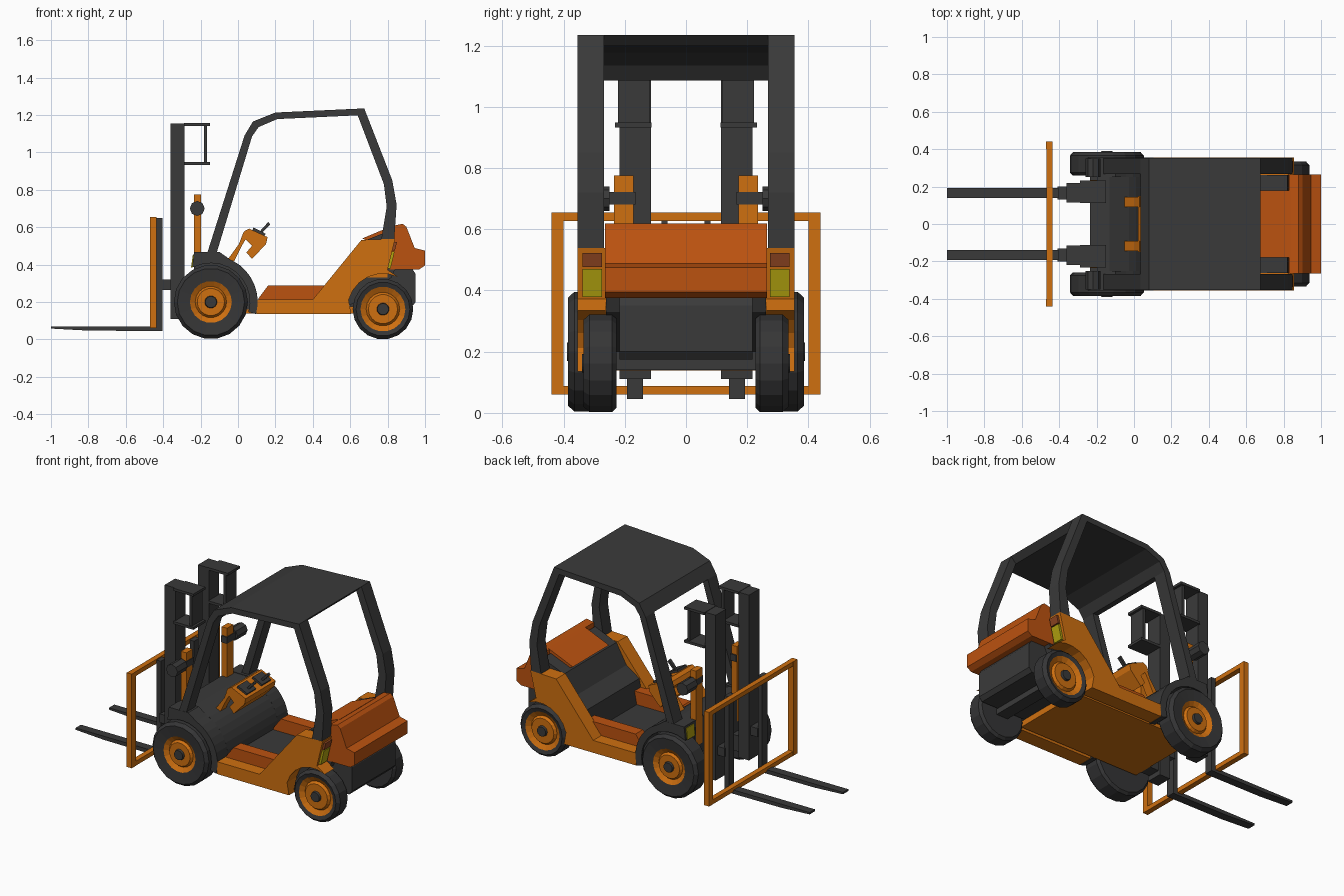
import bpy, bmesh, math

def material(name, rgb):
    m = bpy.data.materials.new(name)
    m.diffuse_color = (*rgb, 1)
    return m

ORANGE = material("orange paint", (0.62, 0.16, 0.005))
RUST = material("dark orange paint", (0.50, 0.085, 0.005))
DARK = material("charcoal metal", (0.042, 0.042, 0.042))
TYRE = material("tyre rubber", (0.036, 0.036, 0.037))
YELLOW = material("yellow lens", (0.45, 0.37, 0.005))
BROWN = material("red brown lens", (0.27, 0.06, 0.015))

def finish(name, bm, mats):
    bmesh.ops.recalc_face_normals(bm, faces=bm.faces)
    me = bpy.data.meshes.new(name)
    bm.to_mesh(me)
    bm.free()
    for m in mats:
        me.materials.append(m)
    ob = bpy.data.objects.new(name, me)
    bpy.context.collection.objects.link(ob)
    return ob

def mirror(ob):
    """Repeat a part on the other side of the truck."""
    ob.modifiers.new("other side", "MIRROR").use_axis = (False, True, False)
    ob.modifiers[-1].use_mirror_merge = False

def slab(name, pts, y0, y1, mat, both=False):
    """Side profile (x, z) extruded from y0 to y1."""
    bm = bmesh.new()
    f = bm.faces.new([bm.verts.new((x, y0, z)) for x, z in pts])
    r = bmesh.ops.extrude_face_region(bm, geom=[f])
    bmesh.ops.translate(bm, vec=(0, y1 - y0, 0),
                        verts=[g for g in r["geom"] if isinstance(g, bmesh.types.BMVert)])
    ob = finish(name, bm, [mat])
    if both:
        mirror(ob)
    return ob

def box(name, x0, x1, y0, y1, z0, z1, mat, both=False):
    return slab(name, [(x0, z0), (x1, z0), (x1, z1), (x0, z1)], y0, y1, mat, both)

def arc(cx, cz, r, a0, a1, n):
    return [(cx + r * math.cos(math.radians(a0 + (a1 - a0) * i / n)),
             cz + r * math.sin(math.radians(a0 + (a1 - a0) * i / n))) for i in range(n + 1)]

def wheel(name, cx, cz, rings, sides=18):
    """Lathe of (radius, y, material index of the band that follows) about the axle."""
    bm = bmesh.new()
    loops = []
    for r, y, _ in rings:
        loops.append([bm.verts.new((x, y, z)) for x, z in arc(cx, cz, r, 0, 360, sides)[:-1]])
    for k in range(len(loops) - 1):
        for i in range(sides):
            j = (i + 1) % sides
            f = bm.faces.new((loops[k][i], loops[k][j], loops[k + 1][j], loops[k + 1][i]))
            f.material_index = rings[k][2]
    bm.faces.new(loops[0])
    bm.faces.new(loops[-1]).material_index = 2
    mirror(finish(name, bm, [TYRE, ORANGE, DARK]))

def wheel_rings(r, rim, y0, y1):
    return [(0.05, y0, 0), (r - 0.015, y0, 0), (r, y0 + 0.015, 0), (r, y1 - 0.02, 0),
            (r - 0.018, y1, 0), (rim, y1 - 0.008, 1), (rim * 0.75, y1 - 0.025, 1),
            (rim * 0.65, y1 - 0.01, 1), (0.033, y1 - 0.01, 2), (0.03, y1 + 0.004, 2)]

# Wheels and axles
FX, FZ, RX, RZ = -0.145, 0.2, 0.775, 0.162
wheel("front_wheel", FX, FZ, wheel_rings(0.198, 0.112, 0.26, 0.385))
wheel("rear_wheel", RX, RZ, wheel_rings(0.162, 0.12, 0.227, 0.335))
box("rear_axle", RX - 0.04, RX + 0.04, -0.24, 0.24, 0.14, 0.2, DARK)

# Forks: long tapered blade with an upright heel
slab("fork", [(-1, 0.058), (-0.8, 0.047), (-0.405, 0.045), (-0.405, 0.65), (-0.435, 0.65),
              (-0.435, 0.07), (-1, 0.07)], 0.14, 0.193, DARK, True)

# Carriage frame
box("carriage_side_bar", -0.47, -0.435, 0.4, 0.44, 0.06, 0.655, ORANGE, True)
for nm, z in (("carriage_bottom_bar", 0.06), ("carriage_top_bar", 0.627)):
    box(nm, -0.469, -0.436, -0.4, 0.4, z, z + 0.028, ORANGE)

# Mast uprights with cages on top
box("mast_upright", -0.36, -0.285, 0.115, 0.218, 0.11, 1.155, DARK, True)
box("mast_carriage_bracket", -0.41, -0.355, 0.13, 0.2, 0.265, 0.32, DARK, True)
for nm, z in (("mast_cage_floor", 0.932), ("mast_cage_top", 1.142)):
    box(nm, -0.29, -0.15, 0.112, 0.232, z, z + 0.016, DARK, True)
box("mast_cage_post", -0.183, -0.165, 0.118, 0.222, 0.94, 1.15, DARK, True)
box("mast_mount", -0.3, -0.22, 0.125, 0.205, 0.14, 0.24, DARK, True)

# Lamp posts and headlamps
box("lamp_post", -0.235, -0.197, 0.172, 0.235, 0.3, 0.775, ORANGE, True)
box("headlamp_arm", -0.235, -0.193, 0.165, 0.26, 0.68, 0.722, DARK, True)
slab("headlamp", arc(-0.218, 0.7, 0.04, 0, 360, 8)[:-1], 0.25, 0.35, DARK, True)

# Front cowl between the wheels, and fenders over them
slab("front_cowl", [(-0.235, 0.16), (-0.235, 0.465), (-0.13, 0.465)]
     + arc(FX, FZ, 0.25, 72, 0, 7) + [(0.105, 0.16)], -0.25, 0.25, DARK)
slab("front_fender", [(-0.245, 0.385), (-0.235, 0.468), (-0.1, 0.468)]
     + arc(FX, FZ, 0.25, 66, -15, 8) + arc(FX, FZ, 0.208, -15, 115, 10), 0.25, 0.355, DARK, True)
slab("front_indicator", [(-0.244, 0.385), (-0.234, 0.455), (-0.241, 0.455), (-0.251, 0.385)],
     0.265, 0.34, YELLOW, True)

# Chassis belly, floor and side panels with the rear wheel arch cut in
box("belly", -0.22, 0.62, -0.245, 0.245, 0.138, 0.175, ORANGE)
box("floor", 0.08, 0.55, -0.27, 0.27, 0.17, 0.205, DARK)
slab("side_panel", [(0.1, 0.135), (0.605, 0.135)] + arc(RX, RZ, 0.19, 165, 65, 6)
     + [(0.8, 0.372), (0.84, 0.538), (0.66, 0.532), (0.4, 0.213), (0.1, 0.213)],
     0.262, 0.355, ORANGE, True)
slab("inner_sill", [(0.1, 0.18), (0.54, 0.18), (0.5, 0.287), (0.16, 0.287), (0.11, 0.22)],
     0.2, 0.275, RUST, True)
box("wheel_arch_lining", 0.6, 0.8, 0.21, 0.265, 0.33, 0.38, ORANGE, True)

# Engine body with lid, rear counterweight and lower engine box
slab("engine_body", [(0.48, 0.18), (0.51, 0.34), (0.6, 0.4), (0.67, 0.525), (0.82, 0.585),
                     (0.85, 0.4), (0.82, 0.33), (0.58, 0.17)], -0.262, 0.262, DARK)
slab("engine_lid", [(0.665, 0.54), (0.69, 0.528), (0.84, 0.575), (0.84, 0.612), (0.82, 0.605)],
     -0.18, 0.18, RUST)
slab("counterweight", [(0.81, 0.375), (0.97, 0.375), (1, 0.395), (1, 0.475), (0.945, 0.488),
                       (0.9, 0.602), (0.88, 0.618), (0.83, 0.608)], -0.265, 0.265, RUST)
slab("engine_box", [(0.6, 0.175), (0.93, 0.175), (0.95, 0.2), (0.95, 0.35), (0.93, 0.38),
                    (0.6, 0.38)], -0.218, 0.218, DARK)

# Rear lamps set on the slanted panel end
def on_edge(z, off):
    return (0.8 + (z - 0.372) * 0.24 + off, z)
for nm, z0, z1, m in (("rear_lamp", 0.378, 0.47, YELLOW), ("rear_brake_lamp", 0.476, 0.522, BROWN)):
    slab(nm, [on_edge(z0, -0.004), on_edge(z0, 0.014), on_edge(z1, 0.014), on_edge(z1, -0.004)],
         0.275, 0.338, m, True)

# Overhead guard: bent side frames and a roof sheet between them
outer = [(-0.165, 0.46), (0.035, 1.09), (0.08, 1.165), (0.2, 1.213), (0.675, 1.235),
         (0.825, 0.85), (0.848, 0.72), (0.835, 0.53)]
inner = [(-0.115, 0.46), (0.075, 1.085), (0.11, 1.135), (0.21, 1.178), (0.64, 1.198),
         (0.78, 0.83), (0.795, 0.71), (0.765, 0.53)]
slab("guard_frame", outer + inner[::-1], 0.268, 0.354, DARK, True)
slab("roof_sheet", outer[1:5] + inner[4:0:-1], -0.268, 0.268, DARK)

# Driver console on two bent legs, with gauges and levers
slab("console_leg", [(-0.06, 0.42), (-0.02, 0.42), (0.02, 0.5), (0.05, 0.55), (0.03, 0.575),
                     (0.005, 0.51)], 0.09, 0.145, ORANGE, True)
slab("console", [(0.022, 0.555), (0.035, 0.58), (0.06, 0.592), (0.158, 0.547), (0.15, 0.51),
                 (0.075, 0.43), (0.045, 0.465), (0.075, 0.5)], -0.15, 0.15, ORANGE)
slab("console_gauge", [(0.075, 0.58), (0.14, 0.55), (0.148, 0.565), (0.083, 0.598)],
     0.03, 0.12, DARK, True)
slab("lever", [(0.105, 0.565), (0.117, 0.56), (0.172, 0.615), (0.162, 0.628)],
     0.06, 0.08, DARK, True)
